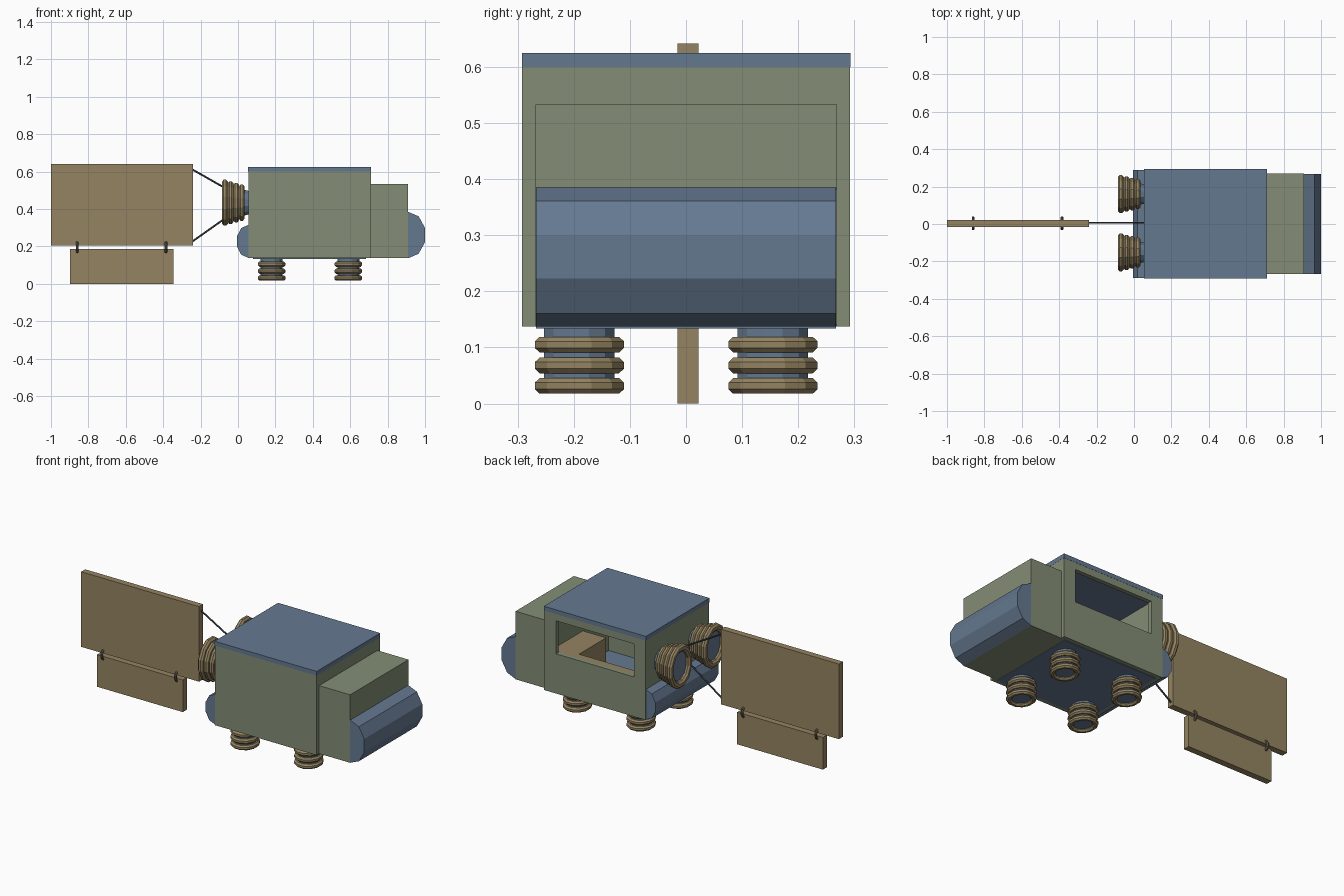
import bpy, bmesh, math
from mathutils import Vector, Matrix

if "Cube" in bpy.data.objects:
    bpy.data.objects.remove(bpy.data.objects["Cube"])


def material(name, rgb):
    m = bpy.data.materials.new(name)
    m.diffuse_color = (*rgb, 1)
    m.use_nodes = True
    m.node_tree.nodes["Principled BSDF"].inputs["Base Color"].default_value = m.diffuse_color
    return m


GREEN = material("green_panel", (0.23, 0.27, 0.18))
BLUE = material("blue_metal", (0.13, 0.19, 0.28))
TAN = material("tan_board", (0.30, 0.23, 0.12))
RING = material("dark_ring", (0.16, 0.14, 0.10))
ROPE = material("dark_rope", (0.05, 0.07, 0.10))


def finish(name, bm, mat):
    bmesh.ops.recalc_face_normals(bm, faces=bm.faces)
    mesh = bpy.data.meshes.new(name)
    bm.to_mesh(mesh)
    bm.free()
    ob = bpy.data.objects.new(name, mesh)
    bpy.context.collection.objects.link(ob)
    if mat:
        mesh.materials.append(mat)
    return ob


def box(name, x, y, z, mat=None):
    bm = bmesh.new()
    size = (x[1] - x[0], y[1] - y[0], z[1] - z[0])
    mid = (sum(x) / 2, sum(y) / 2, sum(z) / 2)
    bmesh.ops.create_cube(bm, size=1, matrix=Matrix.Translation(mid) @ Matrix.Diagonal((*size, 1)))
    return finish(name, bm, mat)


def extrude(name, outline, axis_vec, to_co, mat):
    """Prism from a 2D outline."""
    bm = bmesh.new()
    face = bm.faces.new([bm.verts.new(to_co(p)) for p in outline])
    out = bmesh.ops.extrude_face_region(bm, geom=[face])
    bmesh.ops.translate(bm, vec=axis_vec, verts=[v for v in out["geom"] if isinstance(v, bmesh.types.BMVert)])
    return finish(name, bm, mat)


def lathe(name, profile, matrix, mat, segs=12, closed=True):
    """Revolve (radius, height) points around local z."""
    bm = bmesh.new()
    rows = []
    for i in range(segs):
        a = math.tau * (i + 0.5) / segs
        rows.append([bm.verts.new(matrix @ Vector((r * math.cos(a), r * math.sin(a), h))) for r, h in profile])
    n = len(profile)
    for i in range(segs):
        a, b = rows[i], rows[(i + 1) % segs]
        for j in range(n if closed else n - 1):
            k = (j + 1) % n
            bm.faces.new((a[j], b[j], b[k], a[k]))
    if not closed:
        bm.faces.new([r[0] for r in rows])
        bm.faces.new([r[-1] for r in rows])
    return finish(name, bm, mat)


def ring(name, major, minor, h, matrix, mat, sides=8, segs=12, flat=1.0):
    prof = [(major + minor * math.cos(math.tau * (i + 0.5) / sides),
             h + flat * minor * math.sin(math.tau * (i + 0.5) / sides)) for i in range(sides)]
    return lathe(name, prof, matrix, mat, segs)


def rod(name, a, b, r, mat):
    a, b = Vector(a), Vector(b)
    rot = (b - a).to_track_quat("Z", "Y").to_matrix().to_4x4()
    return lathe(name, [(r, 0), (r, (b - a).length)], Matrix.Translation(a) @ rot, mat, 6, False)


def cut(target, cutter):
    cutter.hide_render = True
    mod = target.modifiers.new("cut", "BOOLEAN")
    mod.operation, mod.solver, mod.object = "DIFFERENCE", "EXACT", cutter
    bpy.context.view_layer.objects.active = target
    bpy.ops.object.modifier_apply(modifier=mod.name)
    bpy.data.objects.remove(cutter)


# Cabin shell with serving window on the +y side
cabin = box("cabin_walls", (0.055, 0.71), (-0.292, 0.292), (0.137, 0.6), GREEN)
cut(cabin, box("room_cutter", (0.08, 0.685), (-0.267, 0.267), (0.1, 0.7)))
cut(cabin, box("window_cutter", (0.13, 0.633), (0.2, 0.35), (0.368, 0.56)))
box("cabin_floor", (0.08, 0.685), (-0.267, 0.267), (0.134, 0.16), BLUE)
box("cabin_roof", (0.053, 0.711), (-0.292, 0.293), (0.6, 0.625), BLUE)

# L-shaped counter inside
outline = [(0.08, 0.267), (0.685, 0.267), (0.685, -0.03), (0.535, -0.03), (0.535, 0.22), (0.08, 0.22)]
extrude("inner_counter", outline, (0, 0, 0.205), lambda p: (p[0], p[1], 0.16), TAN)

# Hood and rounded bumpers
box("hood", (0.71, 0.91), (-0.268, 0.269), (0.137, 0.533), GREEN)


def bumper(name, x, rx, z, rz, half):
    pts = [(x + rx * math.cos(math.radians(t)), z + rz * math.sin(math.radians(t)))
           for t in (90, 54, 18, -18, -54, -90)]
    extrude(name, pts, (0, 2 * half, 0), lambda p: (p[0], -half, p[1]), BLUE)


bumper("front_bumper", 0.91, 0.0946, 0.261, 0.124, 0.267)
bumper("rear_bumper", 0.055, -0.064, 0.227, 0.088, 0.29)

# Hover thrusters below the floor
for x in (0.18, 0.59):
    for y in (-0.19, 0.155):
        m = Matrix.Translation((x, y, 0)) @ Matrix.Diagonal((0.93, 1, 1, 1))
        lathe("hover_tube", [(0.065, 0.03), (0.065, 0.138)], m, BLUE, 12, False)
        for h in (0.0315, 0.068, 0.105):
            ring("hover_ring", 0.067, 0.0165, h, m, TAN, flat=0.92)

# Rear thrusters, taller than wide, flaring backwards
for y in (-0.152, 0.16):
    m = (Matrix.Translation((0, y, 0.434)) @ Matrix.Diagonal((1, 0.82, 1, 1))
         @ Matrix.Rotation(-math.pi / 2, 4, "Y"))
    lathe("rear_tube", [(0.064, -0.06), (0.1, 0.065)], m, BLUE, 12, False)
    for i in range(4):
        ring("rear_ring", 0.107 - 0.008 * i, 0.022 - 0.001 * i, 0.07 - 0.03 * i, m, TAN, flat=0.8)

# Towed sign: two hanging boards, links and ropes
box("upper_sign", (-1, -0.24), (-0.015, 0.022), (0.205, 0.642), TAN)
box("lower_sign", (-0.897, -0.345), (-0.015, 0.022), (0, 0.187), TAN)
for x in (-0.86, -0.385):
    m = Matrix.Translation((x, 0.004, 0.196)) @ Matrix.Rotation(math.pi / 2, 4, "Y")
    ring("sign_link", 0.031, 0.0075, 0, m, RING)
for z in (0.612, 0.226):
    rod("tow_rope", (-0.245, 0.006, z), (0.058, 0.006, 0.44), 0.005, ROPE)
